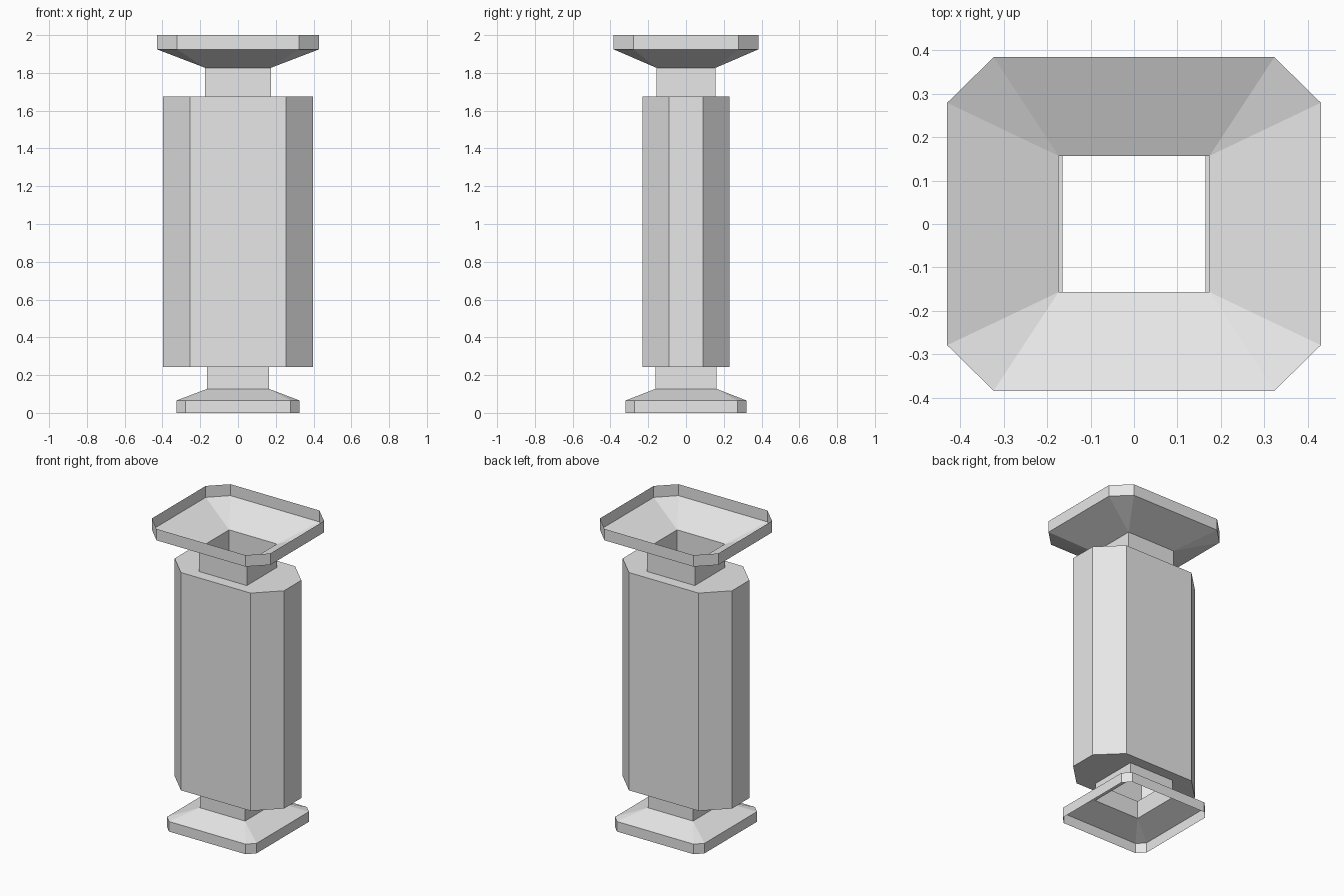
import bpy
import bmesh

if "Cube" in bpy.data.objects:
    bpy.data.objects.remove(bpy.data.objects["Cube"], do_unlink=True)

grey = bpy.data.materials.new("light grey")
grey.use_nodes = True
grey.diffuse_color = (0.8, 0.8, 0.8, 1)
grey.node_tree.nodes["Principled BSDF"].inputs["Base Color"].default_value = (0.8, 0.8, 0.8, 1)


def outline(section, z):
    """Rectangle with cut corners, counter-clockwise; equal values give a sharp corner."""
    x, y, cx, cy = section
    points = []
    for sx, sy in ((1, 1), (-1, 1), (-1, -1), (1, -1)):
        corner = [(sx * x, sy * cy, z), (sx * cx, sy * y, z)]
        points += corner if sx == sy else corner[::-1]
    return points


def shell(name, levels):
    """Open thin shell joining the outlines from bottom to top."""
    bm = bmesh.new()
    verts = {}

    def vert(p):
        if p not in verts:
            verts[p] = bm.verts.new(p)
        return verts[p]

    rings = [[vert(p) for p in outline(s, z)] for s, z in levels]
    for low, high in zip(rings, rings[1:]):
        for i in range(len(low)):
            j = (i + 1) % len(low)
            corners = list(dict.fromkeys((low[i], low[j], high[j], high[i])))
            if len(corners) > 2:
                bm.faces.new(corners)
    mesh = bpy.data.meshes.new(name)
    bm.to_mesh(mesh)
    bm.free()
    mesh.materials.append(grey)
    obj = bpy.data.objects.new(name, mesh)
    bpy.context.collection.objects.link(obj)
    return obj


# Cross-sections: half width, half depth, and where the corner cuts begin
foot = (0.325, 0.319, 0.278, 0.272)
lower_neck = (0.164, 0.162, 0.164, 0.162)
body = (0.397, 0.231, 0.253, 0.09)
upper_neck = (0.174, 0.157, 0.174, 0.157)
rim = (0.43, 0.384, 0.323, 0.279)

# Hollow foot, sloping up into the lower neck
shell("foot", [(foot, 0), (foot, 0.066), (lower_neck, 0.127), (lower_neck, 0.244)])

# Hollow body with ring-shaped ends
shell("body", [(lower_neck, 0.244), (body, 0.244), (body, 1.674), (upper_neck, 1.674)])

# Upper neck opening into the flared mouth
shell("flared_mouth", [(upper_neck, 1.674), (upper_neck, 1.827), (rim, 1.925), (rim, 2)])
